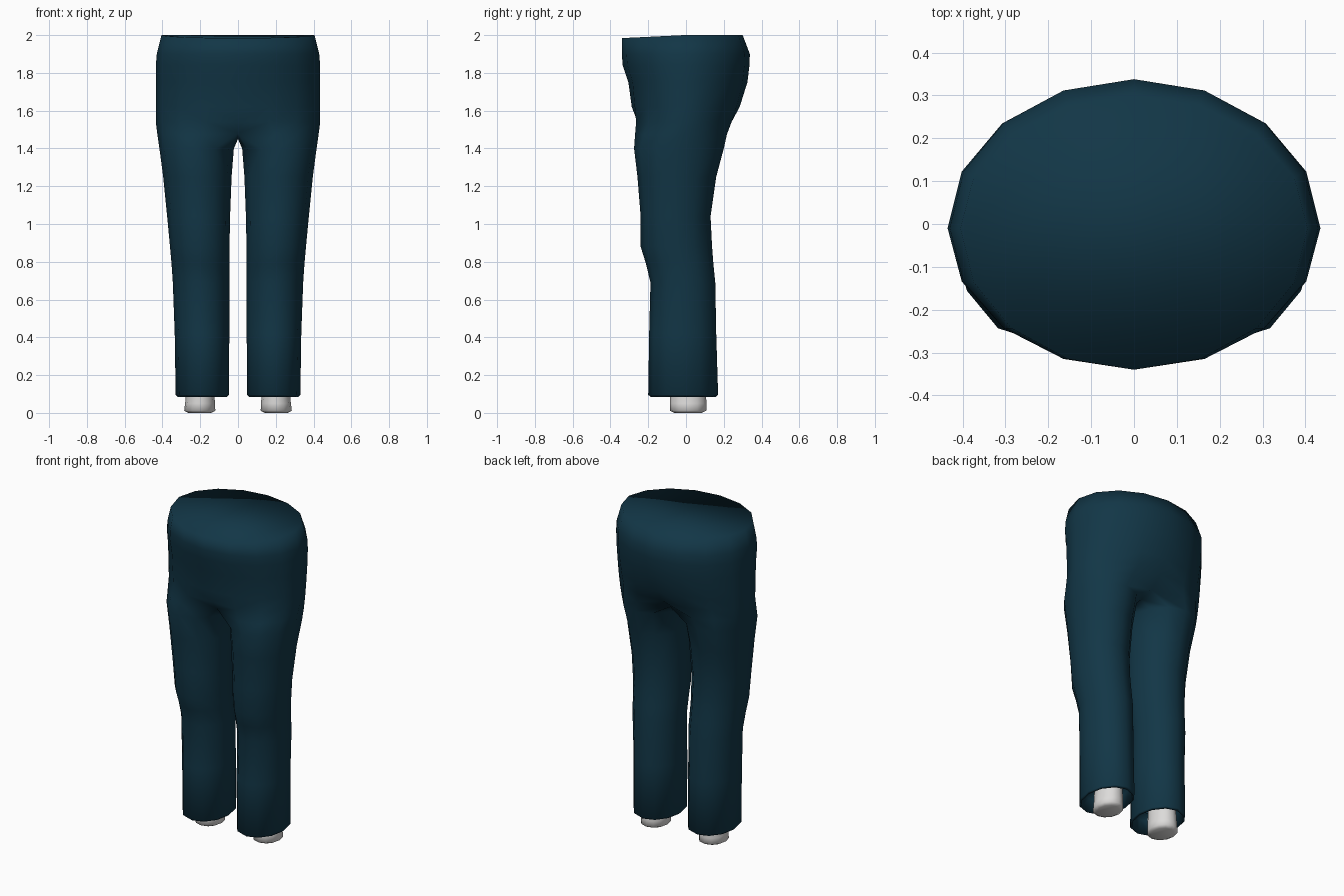
import bpy, bmesh, math

if "Cube" in bpy.data.objects:
    bpy.data.objects.remove(bpy.data.objects["Cube"])


def flat_colour(name, rgb):
    m = bpy.data.materials.new(name)
    m.diffuse_color = (*rgb, 1)
    m.use_nodes = True
    m.node_tree.nodes["Principled BSDF"].inputs["Base Color"].default_value = m.diffuse_color
    return m


NAVY = flat_colour("dark teal cloth", (0.006, 0.037, 0.062))
GREY = flat_colour("pale grey", (0.72, 0.71, 0.70))
SIDES, ARC = 12, 9      # points round a leg, points on its outward arc


def leg_ring(outer, inner, front, back, z, scale=1.0):
    """Closed ellipse; the first ARC points run front to back on the outside."""
    cx, rx = (outer + inner) / 2, (outer - inner) / 2 * scale
    cy, ry = (front + back) / 2, (back - front) / 2 * scale
    pts = []
    for i in range(SIDES):
        a = math.radians(-120 + 30 * i)
        pts.append((cx + rx * math.cos(a), cy + ry * math.sin(a), z))
    return pts


def body_arc(half, front, back, z, dip=0.0, pinch=0.0):
    """Half of the hip outline, from front centre to back centre."""
    pts = []
    for i in range(ARC):
        a = math.radians(-90 + 22.5 * i)
        s = math.sin(a)
        y = -0.01 + (s * (back + 0.01) if s > 0 else -s * (front + 0.01))
        if i in (0, ARC - 1):
            y *= 1 - pinch
        x = 0.0 if i in (0, ARC - 1) else half * math.cos(a)
        pts.append((x, y, z - (dip * -s if s < 0 else 0)))
    return pts


def crotch_ring():
    """Where the leg opens into the hips; its inner points lie on the centre."""
    leg = leg_ring(0.425, 0.02, -0.28, 0.225, 1.455)
    hip = body_arc(0.428, -0.28, 0.225, 1.49, pinch=0.2)
    pts = [tuple((p + q) / 2 for p, q in zip(leg[i], hip[i])) for i in range(ARC)]
    f = (0, -0.21, 1.48)
    b = (0, 0.155, 1.47)
    pts[0], pts[ARC - 1] = f, b
    for k in range(1, SIDES - ARC + 1):
        t = k / (SIDES - ARC + 1)
        pts.append((0, b[1] + (f[1] - b[1]) * t, 1.45))
    return pts


def bridge(bm, low, high, count, closed):
    for i in range(count if closed else count - 1):
        j = (i + 1) % count
        bm.faces.new((low[i], low[j], high[j], high[i]))


def finish(bm, name, mat, mirror=True):
    bmesh.ops.recalc_face_normals(bm, faces=bm.faces[:])
    for f in bm.faces:
        f.smooth = True
    me = bpy.data.meshes.new(name)
    bm.to_mesh(me)
    bm.free()
    me.materials.append(mat)
    ob = bpy.data.objects.new(name, me)
    bpy.context.collection.objects.link(ob)
    if mirror:
        mod = ob.modifiers.new("mirror", 'MIRROR')
        mod.use_clip = True
        mod.merge_threshold = 0.001
    return ob


# Trousers: turned-in hem, leg, crotch, hips and waist as one skin
hem = (0.33, 0.048, -0.20, 0.17)
legs = [
    leg_ring(*hem, 0.20, 0.62),
    leg_ring(*hem, 0.17, 0.86),
    leg_ring(*hem, 0.085, 0.93),
    leg_ring(*hem, 0.095),
    leg_ring(0.335, 0.046, -0.195, 0.160, 0.42),
    leg_ring(0.345, 0.045, -0.188, 0.155, 0.69),
    leg_ring(0.352, 0.045, -0.212, 0.145, 0.79),
    leg_ring(0.360, 0.045, -0.240, 0.138, 0.88),
    leg_ring(0.375, 0.042, -0.240, 0.130, 1.04),
    leg_ring(0.396, 0.034, -0.257, 0.160, 1.25),
    leg_ring(0.416, 0.022, -0.275, 0.200, 1.40),
    crotch_ring(),
]
hips = [
    body_arc(0.435, -0.285, 0.262, 1.54, pinch=0.10),
    body_arc(0.435, -0.293, 0.290, 1.62, pinch=0.02),
    body_arc(0.435, -0.305, 0.325, 1.75),
    body_arc(0.435, -0.335, 0.336, 1.84),
    body_arc(0.430, -0.340, 0.338, 1.90),
    body_arc(0.405, -0.340, 0.300, 2.00, dip=0.016),
]
bm = bmesh.new()
prev = None
for ring in legs:
    verts = [bm.verts.new(p) for p in ring]
    if prev:
        bridge(bm, prev, verts, SIDES, True)
    prev = verts
for ring in hips:
    verts = [bm.verts.new(p) for p in ring]
    bridge(bm, prev, verts, ARC, False)
    prev = verts
bm.faces.new(prev)      # waist cap
finish(bm, "trousers", NAVY)

# Ankle stubs showing below the hems
bm = bmesh.new()
stub = [
    leg_ring(0.285, 0.12, -0.085, 0.108, 0.0, 0.75),
    leg_ring(0.285, 0.12, -0.085, 0.108, 0.012),
    leg_ring(0.280, 0.122, -0.086, 0.108, 0.05),
    leg_ring(0.275, 0.125, -0.086, 0.106, 0.10),
    leg_ring(0.270, 0.130, -0.080, 0.100, 0.24),
]
prev = None
for ring in stub:
    verts = [bm.verts.new(p) for p in ring]
    if prev:
        bridge(bm, prev, verts, SIDES, True)
    else:
        bm.faces.new(verts)
    prev = verts
bm.faces.new(prev)
finish(bm, "ankles", GREY)
